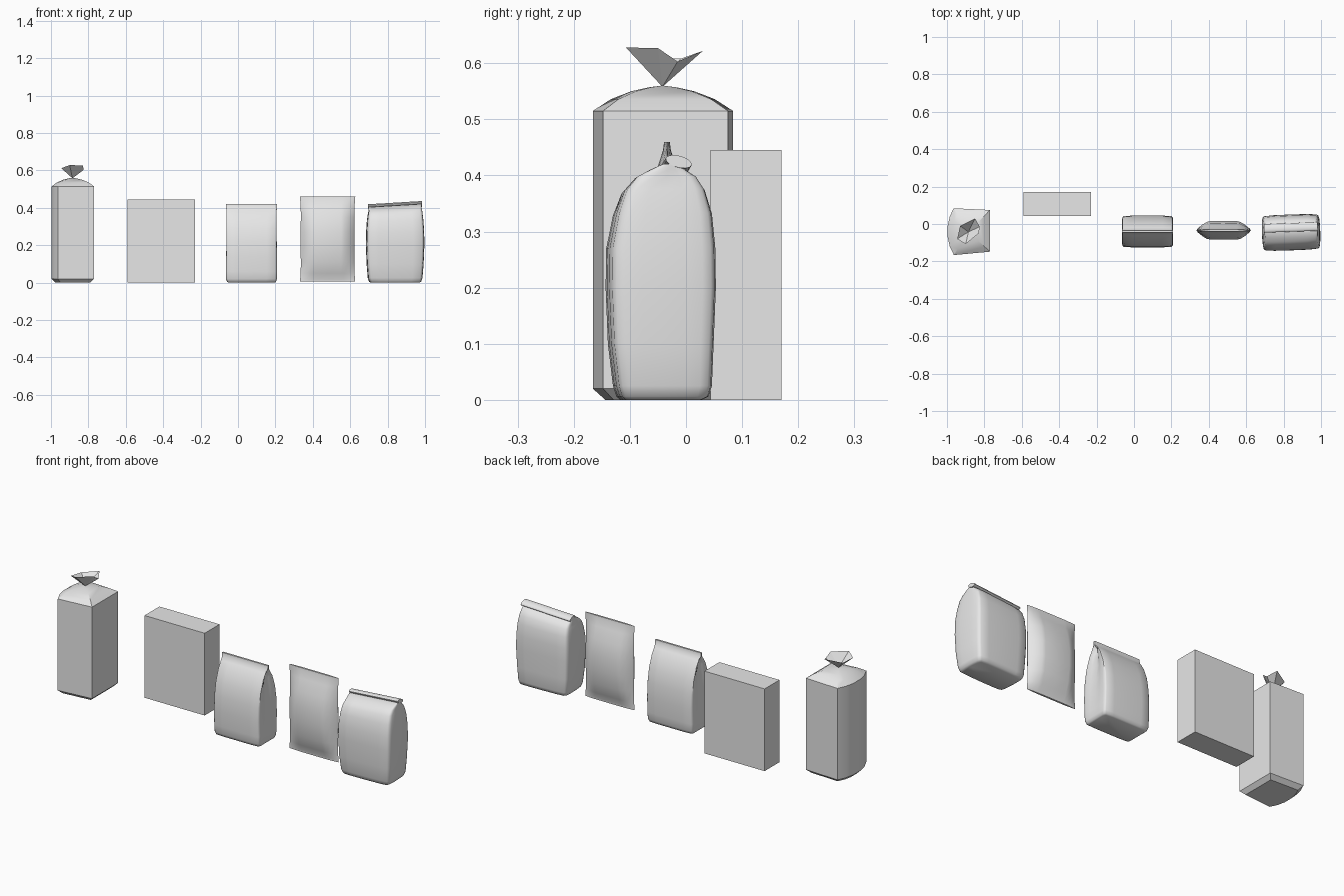
import bpy, bmesh, math
from mathutils import Matrix, Vector

old = bpy.data.objects.get("Cube")
if old:
    bpy.data.objects.remove(old, do_unlink=True)

GREY = (0.8, 0.8, 0.8, 1)
mat = bpy.data.materials.new("plain grey")
mat.use_nodes = True
mat.diffuse_color = GREY
mat.node_tree.nodes["Principled BSDF"].inputs["Base Color"].default_value = GREY


def finish(name, bm, angle=None, loc=(0, 0, 0), yaw=0):
    """Turn a bmesh into a named, coloured object."""
    mesh = bpy.data.meshes.new(name)
    bmesh.ops.recalc_face_normals(bm, faces=bm.faces)
    bm.to_mesh(mesh)
    bm.free()
    mesh.materials.append(mat)
    ob = bpy.data.objects.new(name, mesh)
    bpy.context.collection.objects.link(ob)
    ob.location = loc
    ob.rotation_euler.z = math.radians(yaw)
    if angle:
        bpy.ops.object.select_all(action="DESELECT")
        ob.select_set(True)
        bpy.context.view_layer.objects.active = ob
        bpy.ops.object.shade_smooth_by_angle(angle=math.radians(angle))
    return ob


def loft(rings):
    """Skin a stack of equal-length rings and cap both ends."""
    bm = bmesh.new()
    loops = [[bm.verts.new(p) for p in ring] for ring in rings]
    n = len(loops[0])
    for a, b in zip(loops, loops[1:]):
        for i in range(n):
            j = (i + 1) % n
            bm.faces.new((a[i], a[j], b[j], b[i]))
    bm.faces.new(loops[0][::-1])
    bm.faces.new(loops[-1])
    return bm


def section(quarter, z, w, d, gusset=0, lean=0, tilt=0):
    """Mirror a quarter outline into a full ring; gusset pulls the side in."""
    q = [(w * (x - gusset * (1 - y) ** 1.2), d * y) for x, y in quarter]
    half = q + [(-x, y) for x, y in q[-2::-1]]
    ring = half + [(x, -y) for x, y in half[-2:0:-1]]
    return [(x, y + lean, z + tilt * x) for x, y in ring]


# Bread bag: rounded on one side, bevelled foot, domed top
outline = [(-.77, -.148), (-.77, .075), (-.965, .084), (-.985, .04),
           (-.996, -.01), (-.996, -.07), (-.985, -.12), (-.963, -.166)]
neck = Vector((-.885, -.042))


def bread_ring(scale, z):
    return [(*(neck + (Vector(p) - neck) * scale), z) for p in outline]


finish("bread_bag", loft([bread_ring(s, z) for s, z in (
    (.82, 0), (1, .02), (1, .515), (.74, .536), (.45, .55), (.2, .557), (.02, .56))]), 30)

# Gathered end of the bread bag: a folded fan
bm = bmesh.new()
tip = bm.verts.new((*neck, .558))
rim = [bm.verts.new(p) for p in (
    (-.85, .03, .622), (-.825, -.015, .603), (-.83, -.05, .627),
    (-.9, -.107, .628), (-.945, -.08, .612), (-.93, -.01, .608))]
for a, b in zip(rim, rim[1:] + rim[:1]):
    bm.faces.new((tip, a, b))
finish("bread_bag_gather", bm)

# Carton
bm = bmesh.new()
bmesh.ops.create_cube(bm, size=1, matrix=Matrix.Translation((-.41, .107, .2225))
                      @ Matrix.Diagonal((.36, .127, .445, 1)))
finish("carton", bm)

# Upright bag with folded side gussets and a pinched top
soft = [(1, 0), (1, .4), (1, .75), (.985, .9), (.94, .96), (.6, 1), (0, 1)]
finish("gusset_bag", loft([section(soft, *r) for r in (
    (0, .124, .064), (.005, .131, .073), (.02, .136, .079), (.06, .137, .082, .02),
    (.14, .137, .085, .05), (.22, .137, .081, .09), (.29, .137, .068, .13),
    (.35, .137, .044, .16), (.385, .137, .02, .15), (.4, .137, .007), (.42, .137, .005))]),
    50, (.0725, -.04, 0))

# Flat pillow bag with crimped ends
lens = [(1, 0), (.96, .2), (.78, .62), (.62, .9), (.5, .98), (0, 1)]
finish("pillow_bag", loft([section(lens, *r) for r in (
    (.005, .148, .005), (.017, .147, .006), (.05, .144, .022), (.11, .143, .04),
    (.19, .145, .05), (.27, .145, .05), (.35, .143, .039), (.41, .144, .018),
    (.445, .147, .007), (.46, .148, .005))]), 40, (.479, -.034, 0))

# Full bag with a rolled-down top
PLACE, YAW, SLOPE = (.84, -.045, 0), 2, .06
full = [(1, 0), (.995, .4), (.98, .72), (.955, .88), (.9, .95), (.6, .99), (0, 1)]
finish("rolled_bag", loft([section(full, *r) for r in (
    (0, .13, .07), (.006, .14, .08, 0, .003), (.025, .146, .086, 0, .003),
    (.1, .152, .092), (.2, .156, .096), (.27, .155, .095, 0, 0, .01),
    (.33, .151, .086, 0, .003, .02), (.37, .147, .072, .01, .004, .04),
    (.39, .144, .055, .02, .006, SLOPE), (.402, .143, .034, 0, .008, SLOPE),
    (.412, .143, .015, 0, .012, SLOPE))]), 50, PLACE, YAW)

# Rolled lip lying over the back of that bag
bm = bmesh.new()
bmesh.ops.create_cone(
    bm, cap_ends=True, segments=14, radius1=1, radius2=1, depth=1,
    matrix=Matrix.Translation((0, .027, .416))
    @ Matrix.Rotation(-math.atan(SLOPE), 4, "Y")
    @ Matrix.Rotation(math.radians(-15), 4, "X")
    @ Matrix.Diagonal((.288, .024, .0105, 1))
    @ Matrix.Rotation(math.pi / 2, 4, "Y"))
finish("rolled_bag_lip", bm, 50, PLACE, YAW)
